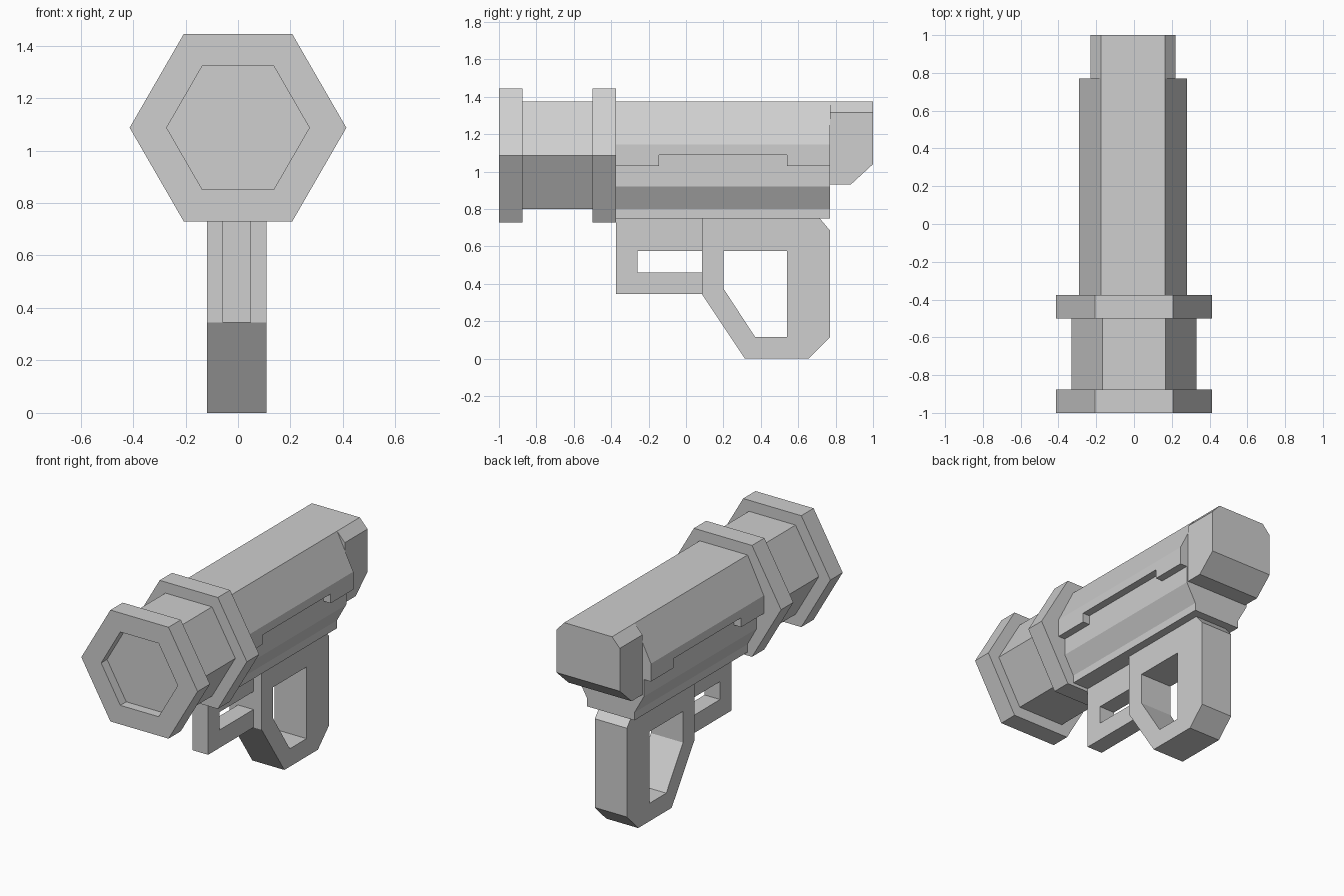
import bpy
import bmesh
import math

if "Cube" in bpy.data.objects:
    bpy.data.objects.remove(bpy.data.objects["Cube"])

grey = bpy.data.materials.new("plain grey")
grey.use_nodes = True
GREY = (0.62, 0.62, 0.62, 1)
grey.diffuse_color = GREY
grey.node_tree.nodes["Principled BSDF"].inputs["Base Color"].default_value = GREY

MID = -0.005       # sideways centre of body and grip
AXIS_Z = 1.087     # height of the barrel axis


def prism(name, points, axis, start, end, recess=None):
    """Extrude a flat outline along x (points are y, z) or y (points are x, z)."""
    bm = bmesh.new()

    def place(p, d):
        return (d, p[0], p[1]) if axis == "x" else (p[0], d, p[1])

    near = [bm.verts.new(place(p, start)) for p in points]
    far = [bm.verts.new(place(p, end)) for p in points]
    front = bm.faces.new(near)
    bm.faces.new(far[::-1])
    for i in range(len(points)):
        j = (i + 1) % len(points)
        bm.faces.new((near[i], far[i], far[j], near[j]))
    bmesh.ops.recalc_face_normals(bm, faces=bm.faces[:])
    if recess:
        rim, depth = recess
        bmesh.ops.inset_individual(bm, faces=[front], thickness=rim)
        bmesh.ops.translate(bm, verts=front.verts[:], vec=(0, 0, 0))
        walls = bmesh.ops.extrude_discrete_faces(bm, faces=[front])["faces"]
        bmesh.ops.translate(bm, verts=walls[0].verts[:], vec=(0, depth, 0))
    mesh = bpy.data.meshes.new(name)
    bm.to_mesh(mesh)
    bm.free()
    mesh.materials.append(grey)
    obj = bpy.data.objects.new(name, mesh)
    bpy.context.collection.objects.link(obj)
    return obj


def cut(target, cutter):
    """Subtract the cutter for good and discard it."""
    mod = target.modifiers.new("opening", "BOOLEAN")
    mod.operation = "DIFFERENCE"
    mod.solver = "EXACT"
    mod.object = cutter
    graph = bpy.context.evaluated_depsgraph_get()
    mesh = bpy.data.meshes.new_from_object(target.evaluated_get(graph))
    target.modifiers.clear()
    target.data = mesh
    bpy.data.objects.remove(cutter)


def hexagon(radius):
    return [(radius * math.cos(k * math.pi / 3),
             AXIS_Z + radius * math.sin(k * math.pi / 3)) for k in range(6)]


def mirrored(half):
    """Complete a right half outline, listed top to bottom."""
    return ([(MID + x, z) for x, z in half]
            + [(MID - x, z) for x, z in reversed(half)])


def box(y0, y1, z0, z1):
    return [(y0, z0), (y1, z0), (y1, z1), (y0, z1)]


# Barrel with two hexagonal collars, the front one recessed
prism("muzzle_collar", hexagon(0.413), "y", -1, -0.875, recess=(0.141, 0.06))
prism("barrel", hexagon(0.331), "y", -0.875, -0.5)
prism("rear_collar", hexagon(0.413), "y", -0.5, -0.375)

# Upper shell, its lower edge stepped up along the middle
shell = prism("upper_shell",
              mirrored([(0.17, 1.375), (0.285, 1.145), (0.285, 1.03)]),
              "y", -0.375, 0.77)
cut(shell, prism("step_cutter", box(-0.145, 0.54, 0.9, 1.09), "x", -0.6, 0.6))

# Lower body tucked inside the shell
prism("lower_body",
      mirrored([(0.235, 1.15), (0.235, 0.92), (0.168, 0.80), (0.168, 0.75)]),
      "y", -0.375, 0.77)

# Rear block with bevelled top edges and a sloped lower corner
rear = prism("rear_block",
             mirrored([(0.17, 1.375), (0.225, 1.315), (0.225, 0.93)]),
             "y", 0.77, 1.0)
cut(rear, prism("corner_cutter", [(0.88, 0.93), (0.87, 0.8), (1.1, 0.8),
                                  (1.1, 1.132), (1.0, 1.04)], "x", -0.6, 0.6))

# Looped grip
grip = prism("grip", [(0.085, 0.75), (0.715, 0.75), (0.77, 0.685), (0.77, 0.115),
                      (0.655, 0), (0.315, 0), (0.085, 0.345)],
             "x", MID - 0.114, MID + 0.114)
cut(grip, prism("grip_cutter", [(0.2, 0.575), (0.54, 0.575), (0.54, 0.115),
                                (0.37, 0.115), (0.2, 0.375)], "x", -0.6, 0.6))

# Narrow trigger guard ahead of the grip
guard = prism("trigger_guard", box(-0.375, 0.085, 0.345, 0.75),
              "x", MID - 0.055, MID + 0.055)
cut(guard, prism("guard_cutter", box(-0.26, 0.2, 0.46, 0.575), "x", -0.6, 0.6))
